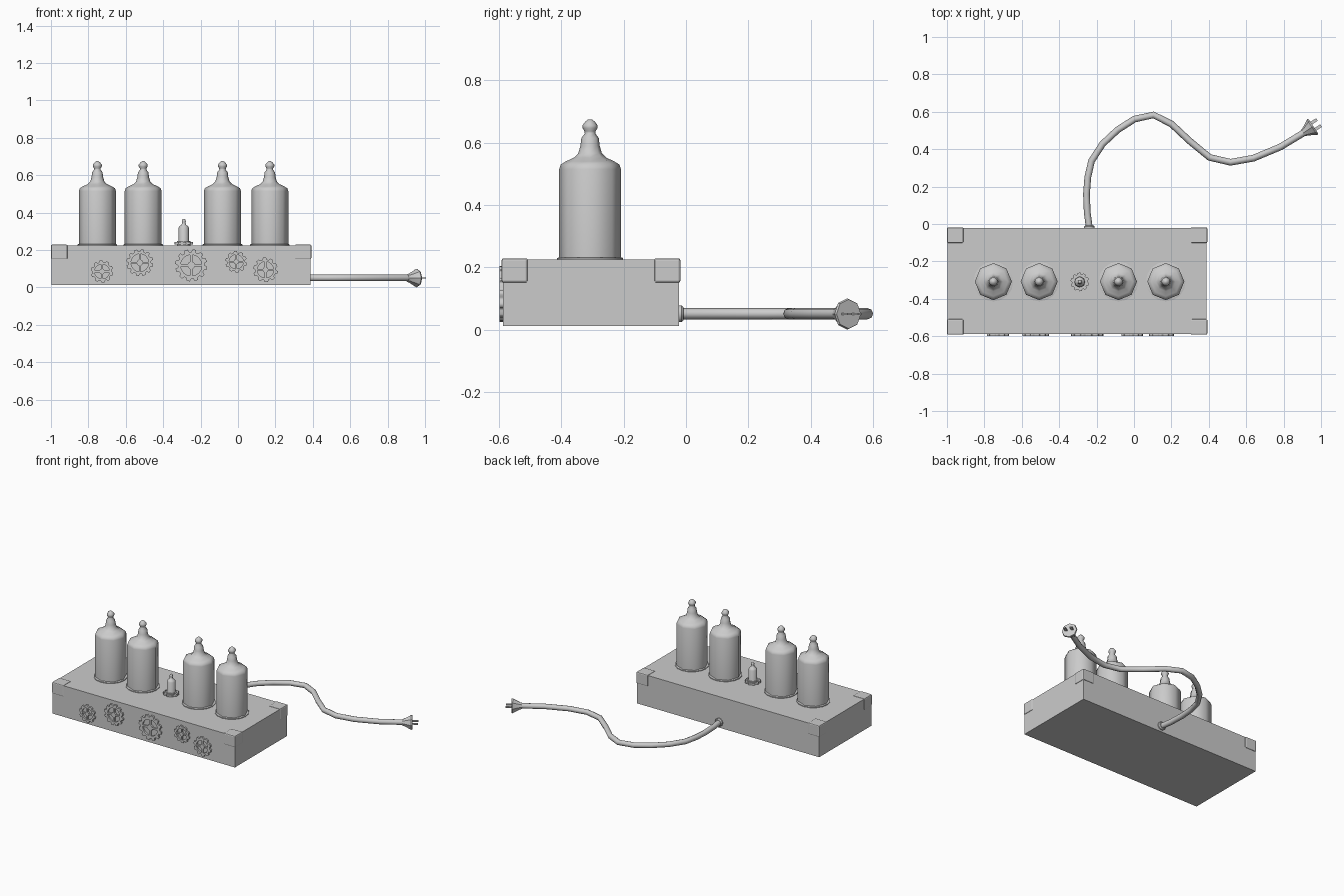
import bpy, bmesh
from math import sin, cos, pi, radians
from mathutils import Vector, Matrix

if "Cube" in bpy.data.objects:
    bpy.data.objects.remove(bpy.data.objects["Cube"])


def finish(bm, name, smooth=None):
    bmesh.ops.recalc_face_normals(bm, faces=bm.faces)
    me = bpy.data.meshes.new(name)
    bm.to_mesh(me)
    bm.free()
    ob = bpy.data.objects.new(name, me)
    bpy.context.collection.objects.link(ob)
    if smooth:
        activate(ob)
        bpy.ops.object.shade_smooth_by_angle(angle=radians(smooth))
    return ob


def activate(ob):
    bpy.ops.object.select_all(action='DESELECT')
    ob.select_set(True)
    bpy.context.view_layer.objects.active = ob


def box(name, lo, hi, bevel=0):
    lo, hi = Vector(lo), Vector(hi)
    bm = bmesh.new()
    bmesh.ops.create_cube(bm, size=1, matrix=Matrix.Translation((lo + hi) / 2)
                          @ Matrix.Diagonal((*(hi - lo), 1)))
    if bevel:
        bmesh.ops.bevel(bm, geom=bm.edges[:], offset=bevel, segments=2,
                        profile=0.5, affect='EDGES')
    return finish(bm, name)


def lathe(name, profile, matrix, sides=8, smooth=50):
    """Turn (radius, height) points round local z, closing both ends."""
    bm = bmesh.new()
    rings = [[bm.verts.new((r * cos(2 * pi * i / sides), r * sin(2 * pi * i / sides), z))
              for i in range(sides)] for r, z in profile]
    for a, b in zip(rings, rings[1:]):
        for i in range(sides):
            j = (i + 1) % sides
            bm.faces.new((a[i], a[j], b[j], b[i]))
    bm.faces.new(rings[0])
    bm.faces.new(rings[-1])
    bm.transform(matrix)
    return finish(bm, name, smooth)


def gear(name, r, teeth, depth, matrix, hole=0.66, spokes=True):
    """Flat toothed ring with hub and cross spokes, lying in local xy."""
    cu = bpy.data.curves.new(name, 'CURVE')
    cu.dimensions = '2D'
    cu.fill_mode = 'BOTH'
    cu.extrude = depth / 2
    outer = []
    for t in range(teeth):
        for f, k in ((0, .84), (.3, .84), (.42, 1), (.82, 1)):
            outer.append((r * k, 2 * pi * (t + f) / teeth))
    loops = [outer, [(r * hole, 2 * pi * i / 16) for i in range(16)]]
    for pts in loops:
        s = cu.splines.new('POLY')
        s.points.add(len(pts) - 1)
        for p, (q, a) in zip(s.points, pts):
            p.co = (q * cos(a), q * sin(a), 0, 1)
        s.use_cyclic_u = True
    ob = bpy.data.objects.new(name, cu)
    bpy.context.collection.objects.link(ob)
    ob.matrix_world = matrix
    activate(ob)
    bpy.ops.object.convert(target='MESH')
    if spokes:
        w, h = r * hole + .003, depth * .4
        for n, (x, y) in enumerate(((w, r * .07), (r * .07, w))):
            bar = box(f"{name}_spoke_{n}", (-x, -y, -h), (x, y, h))
            bar.matrix_world = matrix
        lathe(name + "_hub", [(r * .24, -depth / 2), (r * .24, depth / 2)],
              matrix, 10, 40)


def T(x, y, z):
    return Matrix.Translation((x, y, z))


# Case
X0, X1, Y0, Y1, Z0, Z1 = -.996, .388, -.588, -.022, .012, .225
box("case", (X0, Y0, Z0), (X1, Y1, Z1))

# Raised corner guards on the four top corners
e = .004
for i, (xa, xb) in enumerate(((X0 - e, X0 + .085), (X1 - .085, X1 + e))):
    for j, (ya, yb) in enumerate(((Y0 - e, Y0 + .08), (Y1 - .08, Y1 + e))):
        box(f"corner_guard_{i}{j}", (xa, ya, Z1 - .075), (xb, yb, Z1 + e), .007)

# Four large glass tubes with sockets
tube = [(.099, .225), (.099, .515), (.094, .53), (.078, .54), (.052, .552),
        (.038, .566), (.031, .59), (.028, .615), (.017, .63), (.018, .637),
        (.024, .647), (.024, .656), (.015, .668), (.006, .675)]
for n, x in enumerate((-.752, -.507, -.083, .17)):
    lathe(f"tube_{n}", tube, T(x, -.308, 0))
    lathe(f"tube_socket_{n}", [(.106, .222), (.106, .23), (.098, .232)],
          T(x, -.308, 0), 16, 40)

# Small centre tube on a toothed base
lathe("small_tube", [(.032, .24), (.028, .25), (.028, .318), (.022, .328),
                     (.012, .335), (.009, .347), (.011, .352), (.009, .362), (.003, .367)],
      T(-.29, -.31, 0))
gear("small_tube_base", .05, 10, .012, T(-.29, -.31, .236), .5, False)
lathe("small_tube_seat", [(.036, .222), (.036, .247)], T(-.29, -.31, 0), 12, 40)

# Ornamental gears on the front face
for n, (x, z, r, t) in enumerate(((-.727, .085, .06, 10), (-.525, .132, .072, 12),
                                  (-.25, .118, .086, 12), (-.01, .137, .058, 10),
                                  (.147, .094, .066, 10))):
    gear(f"front_gear_{n}", r, t, .012,
         T(x, Y0 - .005, z) @ Matrix.Rotation(pi / 2, 4, 'X'))

# Power cable and its grommet
path = [(-.236, -.04), (-.25, .06), (-.254, .16), (-.247, .25), (-.227, .337), (-.168, .428),
        (-.088, .503), (.003, .561), (.104, .583), (.2, .535), (.297, .444), (.404, .356),
        (.516, .33), (.639, .352), (.783, .412), (.92, .495)]
cu = bpy.data.curves.new("power_cable", 'CURVE')
cu.dimensions = '3D'
cu.bevel_depth = .018
cu.bevel_resolution = 2
cu.use_fill_caps = True
s = cu.splines.new('POLY')
s.points.add(len(path) - 1)
for p, (x, y) in zip(s.points, path):
    p.co = (x, y, .051, 1)
cable = bpy.data.objects.new("power_cable", cu)
bpy.context.collection.objects.link(cable)
activate(cable)
bpy.ops.object.convert(target='MESH')
bpy.ops.object.shade_smooth_by_angle(angle=radians(50))
lathe("cable_grommet", [(.028, 0), (.028, .012), (.022, .018)],
      T(-.238, Y1 - .004, .051) @ Matrix.Rotation(-pi / 2, 4, 'X'), 10, 40)

# Plug with two flat prongs, local z pointing out along the cable end
d = Vector((.83, .55, 0)).normalized()
side = Vector((-d.y, d.x, 0))
M = Matrix((side, Vector((0, 0, 1)), d)).transposed().to_4x4()
M.translation = Vector((.904, .486, .05))
lathe("plug", [(.02, 0), (.024, .012), (.044, .05), (.05, .058), (.047, .066)],
      M, 8, 30)
for n, u in enumerate((-.02, .02)):
    prong = box(f"prong_{n}", (u - .008, -.003, .06), (u + .008, .003, .102))
    prong.matrix_world = M
